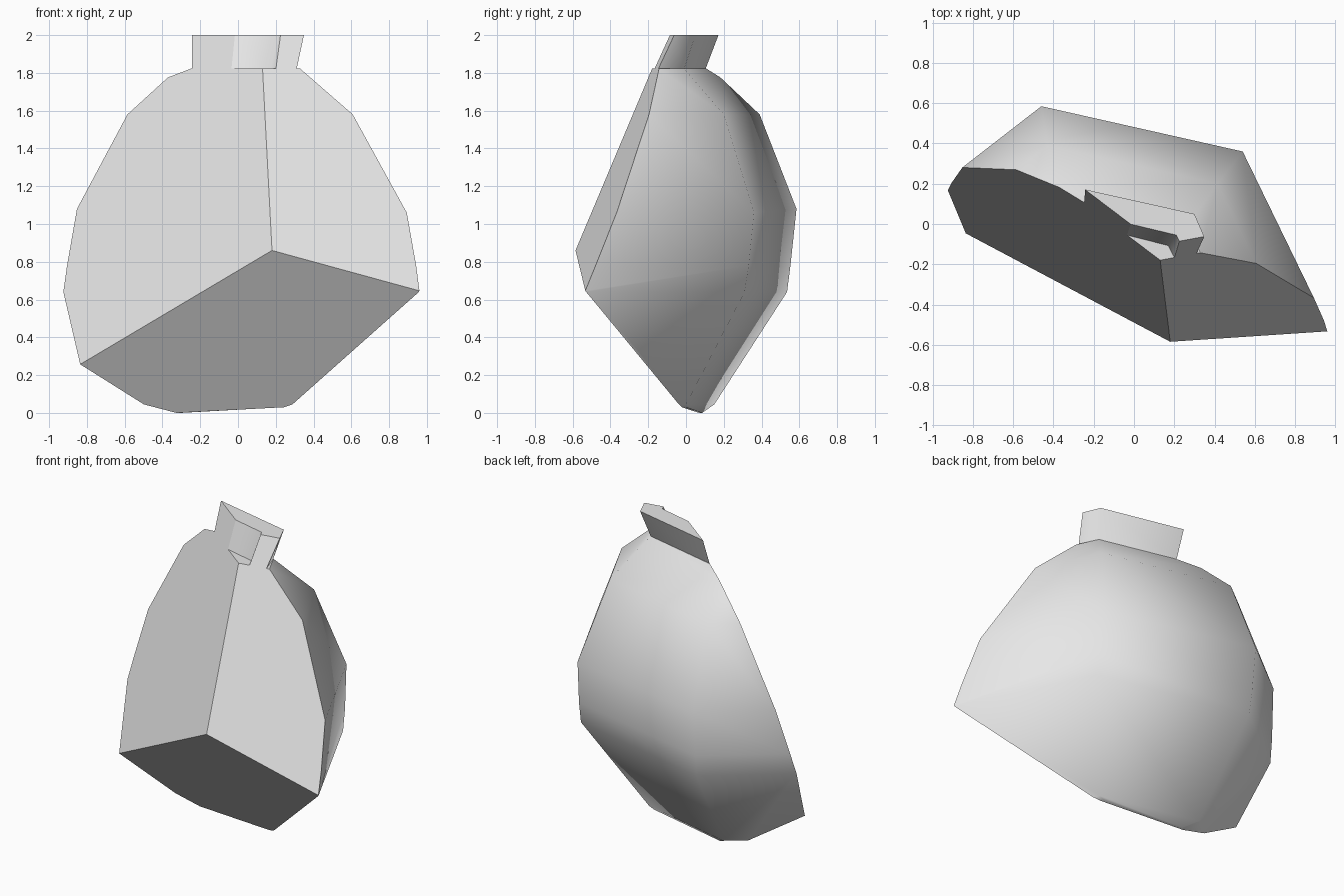
import bpy, bmesh
from mathutils import Vector

cube = bpy.data.objects.get("Cube")
if cube:
    bpy.data.objects.remove(cube, do_unlink=True)

# One plain grey clay
clay = bpy.data.materials.new("grey_clay")
clay.use_nodes = True
clay.diffuse_color = (0.8, 0.8, 0.8, 1)
clay.node_tree.nodes["Principled BSDF"].inputs["Base Color"].default_value = (0.8, 0.8, 0.8, 1)

# Break planes: (point, outward normal)
apex = Vector((0.18, -0.585, 0.86))
BREAKS = [
    (apex, Vector((-0.757, -1.0, 0.382)).normalized()),
    (apex, Vector((0.131, -0.71, 0.306)).normalized()),
    (apex, Vector((-0.08, -0.657, -0.452)).normalized()),
]


def loft(rings):
    """Closed solid skinned through rings of equal point count."""
    bm = bmesh.new()
    loops = [[bm.verts.new(p) for p in ring] for ring in rings]
    count = len(loops[0])
    for low, high in zip(loops, loops[1:]):
        for i in range(count):
            j = (i + 1) % count
            bm.faces.new((low[i], low[j], high[j], high[i]))
    bm.faces.new(loops[0][::-1])
    bm.faces.new(loops[-1])
    bmesh.ops.recalc_face_normals(bm, faces=bm.faces[:])
    return bm


def snap_off(bm):
    """Cut along every break plane and close the broken face."""
    for point, normal in BREAKS:
        bmesh.ops.bisect_plane(
            bm, geom=bm.verts[:] + bm.edges[:] + bm.faces[:],
            plane_co=point, plane_no=normal, clear_outer=True)
        rim = [e for e in bm.edges if e.is_boundary]
        if rim:
            bmesh.ops.holes_fill(bm, edges=rim, sides=0)
    bmesh.ops.remove_doubles(bm, verts=bm.verts[:], dist=0.00001)
    bmesh.ops.recalc_face_normals(bm, faces=bm.faces[:])


def is_flat(face):
    """Broken faces and level faces keep hard borders."""
    broken = any(face.normal.dot(n) > 0.999 for _, n in BREAKS)
    level = abs(face.normal.z) > 0.95 and face.calc_center_median().z > 1
    return broken or level


def finish(bm, name):
    bm.normal_update()
    for face in bm.faces:
        face.smooth = True
    for edge in bm.edges:
        heights = [v.co.z for v in edge.verts]
        in_belly = min(heights) > 0.75 and max(heights) < 1.1
        creased = in_belly and edge.calc_face_angle(0) > 0.6
        if creased or any(is_flat(f) for f in edge.link_faces):
            edge.smooth = False
    mesh = bpy.data.meshes.new(name)
    bm.to_mesh(mesh)
    bm.free()
    mesh.materials.append(clay)
    obj = bpy.data.objects.new(name, mesh)
    bpy.context.collection.objects.link(obj)
    return obj


# Body: two back corners per ring, side walls run forward past the breaks
NECK_Z = 1.822
LEFT_RUN = Vector((-0.40, -0.31, 0)) * 3
RIGHT_RUN = Vector((0.35, -0.72, 0)) * 3
corners = [
    ((-0.305, 0.085, 0.0), (0.235, 0.0, 0.03)),
    ((-0.38, 0.15, 0.045), (0.27, 0.0, 0.045)),
    ((-0.45, 0.535, 0.64), (0.55, 0.31, 0.64)),
    ((-0.457, 0.553, 0.78), (0.549, 0.332, 0.78)),
    ((-0.46, 0.585, 1.08), (0.54, 0.36, 1.06)),
    ((-0.43, 0.39, 1.58), (0.415, 0.2, 1.58)),
    ((-0.357, 0.133, NECK_Z), (0.265, -0.01, NECK_Z)),
]
rings = []
for a, b in corners:
    a, b = Vector(a), Vector(b)
    rings.append([a, b, b + RIGHT_RUN, a + LEFT_RUN])
body = loft(rings)
snap_off(body)
finish(body, "broken_body")

# Neck: flared wall around a shallow mouth, snapped by the same planes
neck_base = [(-0.45, 0.15), (0.265, -0.01), (0.355, -0.28),
             (0.23, -0.223), (0.17, -0.107), (-0.24, -0.003)]
neck_lip = [(-0.46, 0.22), (0.30, 0.05), (0.40, -0.18),
            (0.255, -0.145), (0.21, -0.055), (-0.25, 0.055)]
neck = loft([[(x, y, NECK_Z) for x, y in neck_base],
             [(x, y, 2.0) for x, y in neck_lip]])
snap_off(neck)
finish(neck, "broken_neck")
